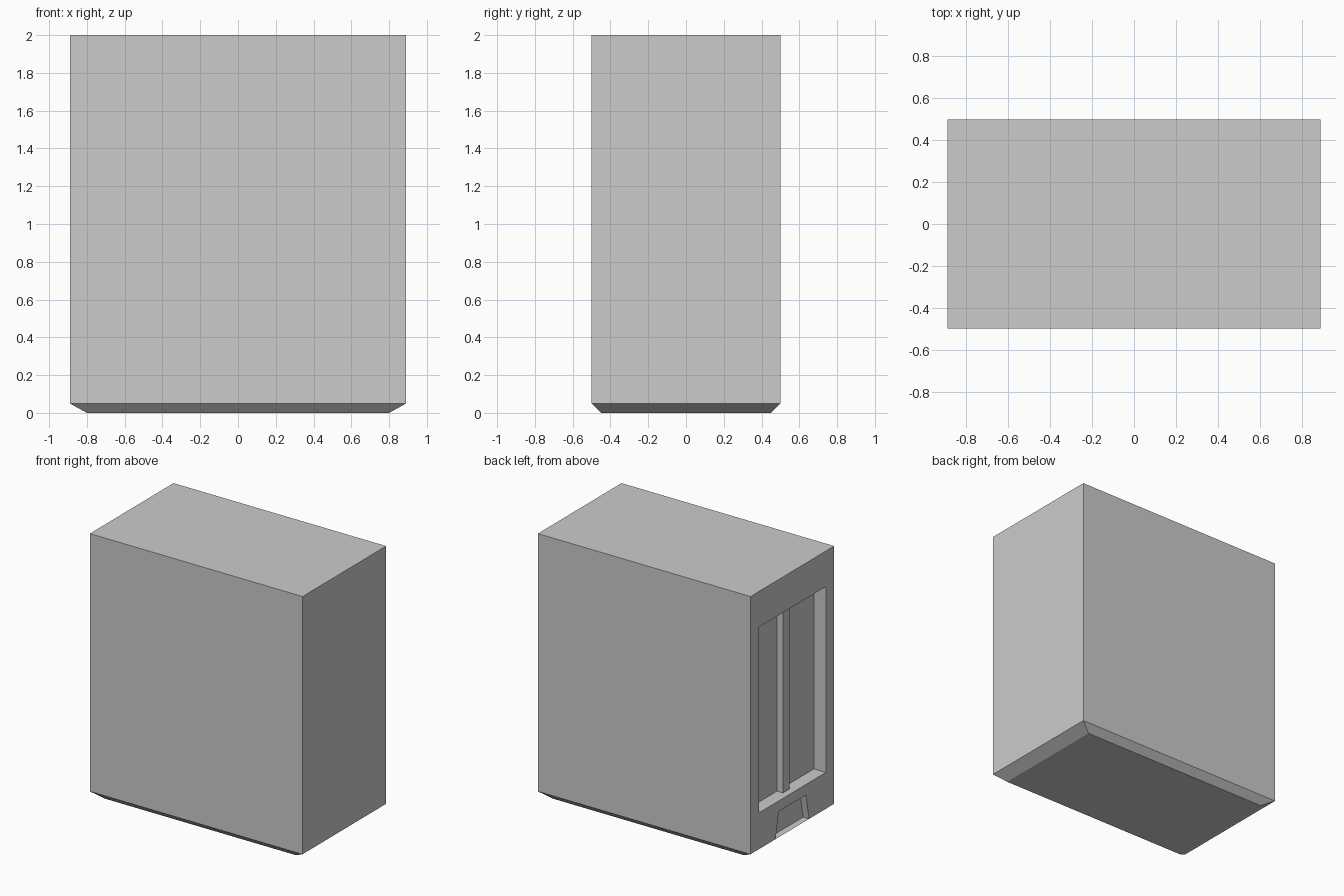
import bpy, bmesh

if "Cube" in bpy.data.objects:
    bpy.data.objects.remove(bpy.data.objects["Cube"])

X, Y, TOP, SKIRT = 0.89, 0.5, 2.0, 0.05     # main box
FX, FY = 0.80, 0.45                         # footprint under the chamfer
WY, W0, W1, WD = 0.40, 0.325, 1.73, 0.10    # tall recess on the left side
NT, NB, N1, ND = 0.163, 0.20, 0.245, 0.05   # tapered notch below it


def finish(bm, name):
    bmesh.ops.remove_doubles(bm, verts=bm.verts, dist=1e-5)
    bmesh.ops.recalc_face_normals(bm, faces=bm.faces)
    mesh = bpy.data.meshes.new(name)
    bm.to_mesh(mesh)
    bm.free()
    obj = bpy.data.objects.new(name, mesh)
    bpy.context.collection.objects.link(obj)
    return obj


def face(bm, pts):
    bm.faces.new([bm.verts.new(p) for p in pts])


def pocket(bm, ring, depth):
    """Walls and back panel of a recess sunk into the left side."""
    outer = [(-X, y, z) for y, z in ring]
    inner = [(-X + depth, y, z) for y, z in ring]
    for i in range(len(ring)):
        j = (i + 1) % len(ring)
        face(bm, [outer[i], outer[j], inner[j], inner[i]])
    face(bm, inner)


bm = bmesh.new()

# front, back, right side, top and underside
for s in (-1, 1):
    face(bm, [(-X, s * Y, SKIRT), (X, s * Y, SKIRT), (X, s * Y, TOP), (-X, s * Y, TOP)])
    face(bm, [(-X, s * Y, SKIRT), (X, s * Y, SKIRT), (FX, s * FY, 0), (-FX, s * FY, 0)])
face(bm, [(X, -Y, SKIRT), (X, Y, SKIRT), (X, Y, TOP), (X, -Y, TOP)])
face(bm, [(-X, -Y, TOP), (X, -Y, TOP), (X, Y, TOP), (0, Y, TOP), (-X, Y, TOP), (-X, 0, TOP)])
face(bm, [(-FX, -FY, 0), (FX, -FY, 0), (FX, FY, 0), (-FX, FY, 0)])

# chamfers on the two ends
face(bm, [(X, -Y, SKIRT), (X, Y, SKIRT), (FX, FY, 0), (FX, -FY, 0)])
face(bm, [(-X, -Y, SKIRT), (-X, -NB, SKIRT), (-X, NB, SKIRT), (-X, Y, SKIRT),
          (-FX, FY, 0), (-FX, -FY, 0)])

# left side: mirrored halves around the recess and the notch
for s in (-1, 1):
    half = [(0, TOP), (Y, TOP), (Y, SKIRT), (NB, SKIRT), (NT, N1), (0, N1),
            (0, W0), (WY, W0), (WY, W1), (0, W1)]
    face(bm, [(-X, s * y, z) for y, z in half])

pocket(bm, [(-WY, W0), (WY, W0), (WY, W1), (-WY, W1)], WD)
pocket(bm, [(-NB, SKIRT), (NB, SKIRT), (NT, N1), (-NT, N1)], ND)
finish(bm, "cabinet_body")

# upright rail in the middle of the recess
bm = bmesh.new()
bmesh.ops.create_cube(bm, size=1)
for v in bm.verts:
    v.co = (-X + WD - 0.025 + v.co.x * 0.05, v.co.y * 0.08,
            (W0 + W1) / 2 + v.co.z * (W1 - W0))
finish(bm, "recess_rail")
